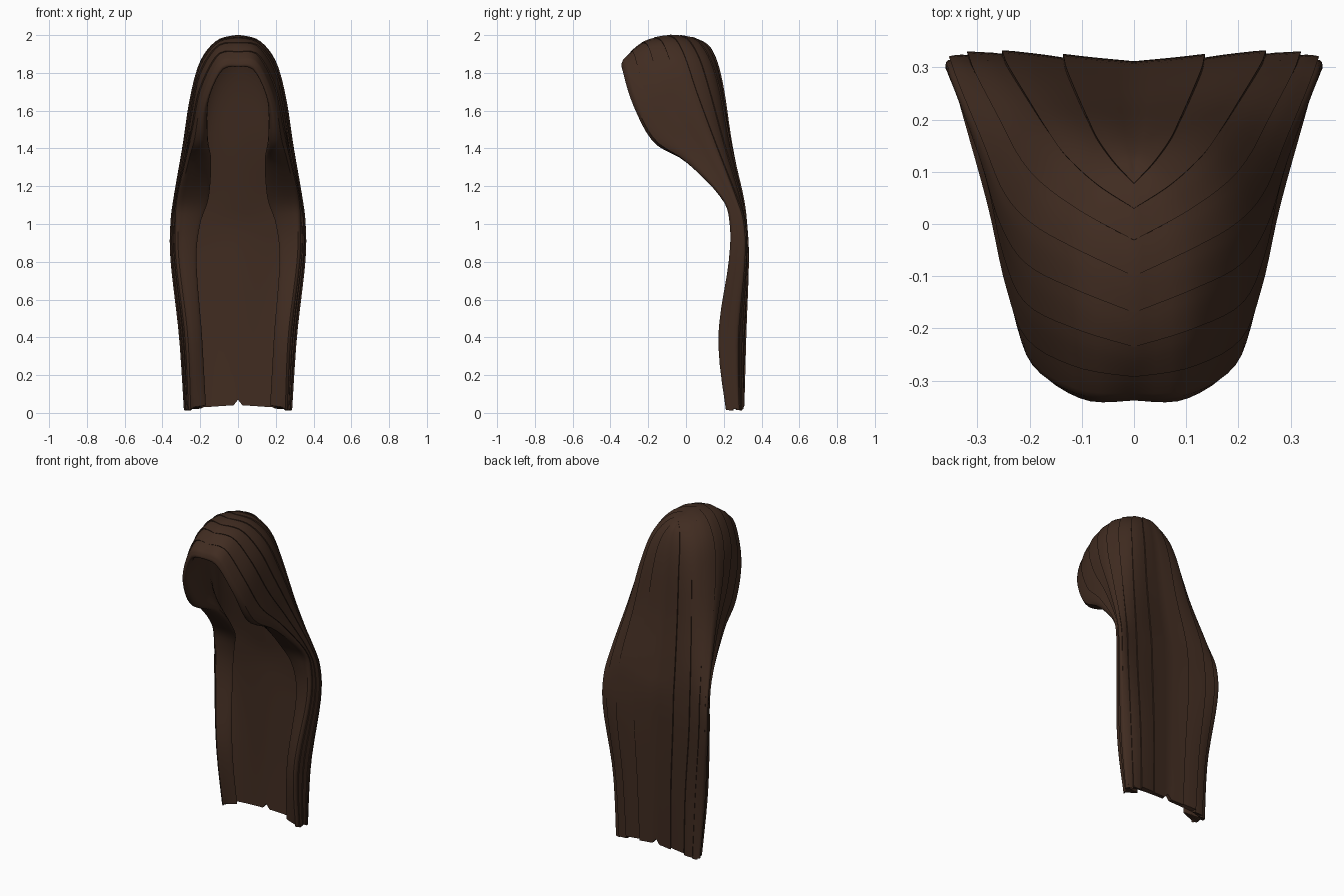
import bpy, bmesh, math, random
from mathutils import Vector

if "Cube" in bpy.data.objects:
    bpy.data.objects.remove(bpy.data.objects["Cube"])

random.seed(4)
ROWS = 40        # steps along each lock
STEP = 0.125     # steps around the section
LOCK = 4         # section steps per lock

# Guide strands of one half, from the parting down to the tip
inner_rim = [(0, -.31, 1.84), (.085, -.305, 1.815), (.155, -.25, 1.66), (.16, -.14, 1.46), (.142, .03, 1.335),
             (.155, .19, 1.14), (.20, .25, 1.0), (.22, .26, .8), (.19, .215, .4), (.17, .235, .01)]
front_rim = [(0, -.33, 1.865), (.10, -.325, 1.85), (.19, -.27, 1.65), (.227, -.165, 1.45), (.26, 0, 1.335),
             (.305, .19, 1.14), (.315, .235, 1.0), (.312, .23, .8), (.265, .175, .4), (.25, .215, 0)]
crown_front = [(0, -.235, 1.96), (.11, -.20, 1.94), (.205, -.15, 1.79), (.248, -.055, 1.59), (.278, .08, 1.39),
               (.324, .225, 1.145), (.342, .27, 1.0), (.34, .27, .8), (.295, .225, .4), (.272, .25, 0)]
side = [(0, -.10, 2.0), (.105, -.05, 1.972), (.192, .0, 1.87), (.246, .06, 1.69), (.288, .16, 1.42),
        (.333, .265, 1.15), (.35, .31, 1.0), (.349, .315, .8), (.305, .28, .4), (.28, .285, 0)]
back_side = [(0, .03, 1.99), (.07, .075, 1.958), (.13, .13, 1.865), (.165, .178, 1.71), (.20, .233, 1.43),
             (.24, .298, 1.16), (.25, .32, 1.0), (.25, .329, .8), (.215, .315, .4), (.20, .305, 0)]
back_mid = [(0, .10, 1.96), (0, .135, 1.93), (0, .17, 1.85), (0, .20, 1.71), (0, .237, 1.43),
            (0, .285, 1.16), (0, .31, 1.0), (0, .315, .8), (0, .31, .4), (0, .30, .01)]


def lining(strand):
    """Strand pulled inwards, for the hollow inside."""
    return [(x * .91, y - .022, z * .989) for x, y, z in strand]


def spline(pts, u, before=None, after=None):
    """Catmull-Rom point at parameter u."""
    i = min(int(u), len(pts) - 2)
    f = u - i
    a = pts[i - 1] if i else (before or pts[0])
    d = pts[i + 2] if i + 2 < len(pts) else (after or pts[-1])
    b, c = pts[i], pts[i + 1]
    return .5 * (2 * b + (c - a) * f + (2 * a - 5 * b + 4 * c - d) * f * f + (3 * b - a - 3 * c + d) * f ** 3)


def flip(v):
    return Vector((-v.x, v.y, v.z))


rails = [lining(back_mid), lining(back_side), lining(side), inner_rim,
         front_rim, crown_front, side, back_side, back_mid]
rails = [[Vector(p) for p in r] for r in rails]
END = len(rails) - 1


def surface(u, t):
    ring = [spline(r, t * (len(r) - 1)) for r in rails]
    return spline(ring, u, flip(ring[1]), flip(ring[-2]))


# Section columns: (position, lift of the lock edge, tip length); columns double at lock edges
columns = []
steps = int(END / STEP)
first = int(4 / STEP)
tip = .02
for k in range(steps + 1):
    u = k * STEP
    if k < first:
        columns.append((u, 0, .05 if k == 0 else .02))
        continue
    phase = (k - first) % LOCK
    if phase == 0:
        if k > first:
            columns.append((u, -.003, tip))
        tip = .02 if k + LOCK >= steps else random.uniform(0, .03)
    if k < steps:
        columns.append((u, .006 * (1 - phase / LOCK) - .002, tip))
columns[-1] = (END, -.003, .05)

bm = bmesh.new()
grid = []
for j in range(ROWS + 1):
    t = j / ROWS
    row = []
    for u, lift, tip in columns:
        p = surface(u, t)
        if lift:
            e = .01
            du = surface(min(u + e, END), t) - surface(u - e, t)
            dt = surface(u, min(t + e, 1)) - surface(u, max(t - e, 0))
            p += dt.cross(du).normalized() * lift * min(1, .3 + t * 6)
        p.z += (tip + .01) * max(0, t * 14 - 13)
        if j == 0 or u in (0, END):
            p.x = 0
        p.x = max(p.x, 0)
        row.append(bm.verts.new(p))
    grid.append(row)

n = len(columns)
for j in range(ROWS):
    for k in range(n - 1):
        bm.faces.new((grid[j][k], grid[j][k + 1], grid[j + 1][k + 1], grid[j + 1][k]))

# Close the tips between the lining and the outer locks
a, b, low = 0, n - 1, grid[-1]
while b - a > 1:
    if b - a > 2 and END - columns[b - 1][0] < columns[a + 1][0]:
        bm.faces.new((low[a], low[b - 1], low[b]))
        b -= 1
    else:
        bm.faces.new((low[a], low[a + 1], low[b]))
        a += 1

# Mirror to the other half and weld on the middle plane
copy = bmesh.ops.duplicate(bm, geom=bm.verts[:] + bm.edges[:] + bm.faces[:])['geom']
for v in copy:
    if isinstance(v, bmesh.types.BMVert):
        v.co.x = -v.co.x
bmesh.ops.reverse_faces(bm, faces=[f for f in copy if isinstance(f, bmesh.types.BMFace)])
bmesh.ops.remove_doubles(bm, verts=bm.verts[:], dist=.0005)
bmesh.ops.recalc_face_normals(bm, faces=bm.faces[:])

mesh = bpy.data.meshes.new("long_hair")
bm.to_mesh(mesh)
bm.free()
hair = bpy.data.objects.new("long_hair", mesh)
bpy.context.collection.objects.link(hair)

brown = bpy.data.materials.new("dark_brown")
brown.diffuse_color = (.052, .025, .015, 1)
brown.use_nodes = True
brown.node_tree.nodes["Principled BSDF"].inputs["Base Color"].default_value = brown.diffuse_color
mesh.materials.append(brown)

bpy.context.view_layer.objects.active = hair
hair.select_set(True)
bpy.ops.object.shade_smooth_by_angle(angle=math.radians(40))
